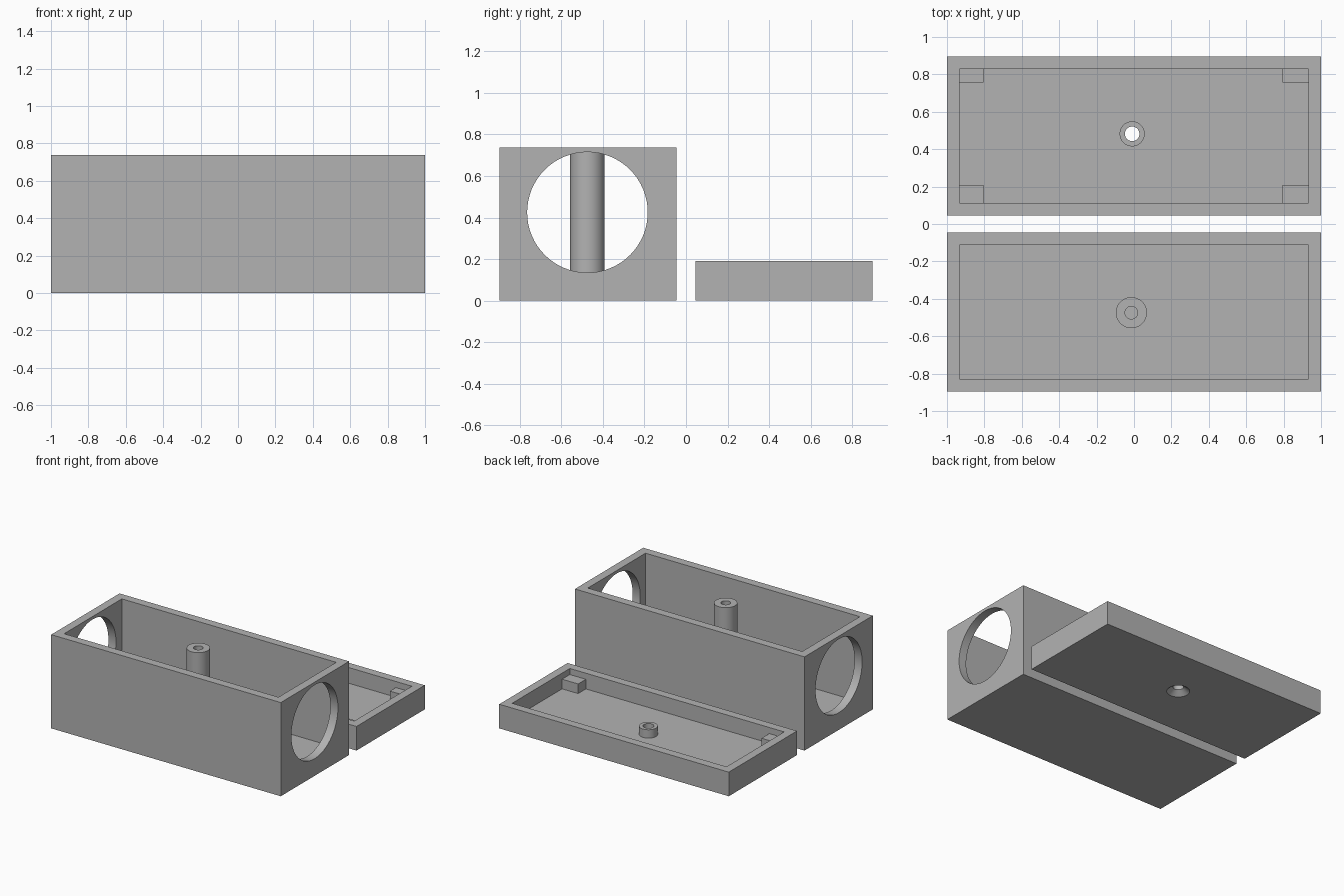
import bpy, bmesh, math
from mathutils import Matrix

default = bpy.data.objects.get("Cube")
if default:
    bpy.data.objects.remove(default, do_unlink=True)

grey = bpy.data.materials.new("light grey plastic")
grey.use_nodes = True
COLOUR = (0.45, 0.45, 0.45, 1)
grey.diffuse_color = COLOUR
grey.node_tree.nodes["Principled BSDF"].inputs["Base Color"].default_value = COLOUR

WALL = 0.066
NEAR, FAR = 0.046, 0.896
MID = (NEAR + FAR) / 2
SEGMENTS = 64


def finish(name, bm):
    bmesh.ops.recalc_face_normals(bm, faces=bm.faces)
    mesh = bpy.data.meshes.new(name)
    bm.to_mesh(mesh)
    bm.free()
    mesh.materials.append(grey)
    obj = bpy.data.objects.new(name, mesh)
    bpy.context.collection.objects.link(obj)
    return obj


def block_mesh(x0, x1, y0, y1, z0, z1):
    bm = bmesh.new()
    bmesh.ops.create_cube(bm, size=1)
    bmesh.ops.scale(bm, vec=(x1 - x0, y1 - y0, z1 - z0), verts=bm.verts)
    bmesh.ops.translate(bm, vec=((x0 + x1) / 2, (y0 + y1) / 2, (z0 + z1) / 2), verts=bm.verts)
    return bm


def tray(name, y0, y1, height):
    """Open-topped box: inset the top face and push it down to the floor."""
    bm = block_mesh(-1, 1, y0, y1, 0, height)
    top = max(bm.faces, key=lambda f: f.calc_center_median().z)
    bmesh.ops.inset_region(bm, faces=[top], thickness=WALL, use_even_offset=True)
    floor = bmesh.ops.extrude_face_region(bm, geom=[top])["geom"]
    bmesh.ops.translate(bm, vec=(0, 0, WALL - height),
                        verts=[v for v in floor if isinstance(v, bmesh.types.BMVert)])
    if top.is_valid:
        bmesh.ops.delete(bm, geom=[top], context="FACES_ONLY")
    return finish(name, bm)


def lathe(name, profile, x, y, closed=False):
    """Revolve (radius, z) points about a vertical axis."""
    bm = bmesh.new()
    points = [bm.verts.new((r, 0, z)) for r, z in profile]
    edges = [bm.edges.new(pair) for pair in zip(points, points[1:])]
    if closed:
        edges.append(bm.edges.new((points[-1], points[0])))
    bmesh.ops.spin(bm, geom=points + edges, axis=(0, 0, 1), cent=(0, 0, 0),
                   angle=math.tau, steps=SEGMENTS)
    bmesh.ops.remove_doubles(bm, verts=bm.verts, dist=0.0001)
    bmesh.ops.translate(bm, vec=(x, y, 0), verts=bm.verts)
    return finish(name, bm)


def cut(target, cutter):
    mod = target.modifiers.new("cut", "BOOLEAN")
    mod.operation = "DIFFERENCE"
    mod.solver = "EXACT"
    mod.object = cutter
    bpy.context.view_layer.objects.active = target
    bpy.ops.object.modifier_apply(modifier=mod.name)
    bpy.data.objects.remove(cutter, do_unlink=True)


def smooth(obj):
    bpy.ops.object.select_all(action="DESELECT")
    obj.select_set(True)
    bpy.context.view_layer.objects.active = obj
    bpy.ops.object.shade_smooth_by_angle(angle=math.radians(30))


# Deep case with a round opening through both ends
case = tray("case_body", -FAR, -NEAR, 0.738)
bm = bmesh.new()
bmesh.ops.create_cone(bm, cap_ends=True, segments=SEGMENTS, radius1=0.29, radius2=0.29, depth=3,
                      matrix=Matrix.Translation((0, -MID - 0.003, 0.425))
                      @ Matrix.Rotation(math.pi / 2, 4, "Y"))
cut(case, finish("opening_cutter", bm))
smooth(case)

# Screw post with a blind hole
smooth(lathe("case_post", [(0.083, WALL - 0.002), (0.083, 0.737), (0.034, 0.737),
                           (0.034, 0.2), (0, 0.2)], -0.014, -MID - 0.003))

# Shallow lid with a countersunk screw hole
LID_X, LID_Y = -0.01, MID + 0.011
lid = tray("lid_body", NEAR, FAR, 0.19)
cut(lid, lathe("countersink_cutter", [(0, -0.02), (0.083, -0.02), (0.083, 0), (0.039, 0.035),
                                      (0.039, 0.2), (0, 0.2)], LID_X, LID_Y))
smooth(lid)

# Hollow screw sleeve on the lid
smooth(lathe("lid_sleeve", [(0.067, WALL - 0.002), (0.067, 0.132), (0.039, 0.132),
                            (0.039, WALL - 0.002)], LID_X, LID_Y, closed=True))

# Locating blocks in the lid corners
for side, width in (("right", 0.145), ("left", 0.135)):
    outer = 1 - WALL + 0.002
    inner = 1 - WALL - width + 0.005
    x0, x1 = (inner, outer) if side == "right" else (-outer, -inner)
    for end, y0, y1 in (("back", 0.757, FAR - WALL + 0.002), ("front", NEAR + WALL - 0.002, 0.208)):
        finish(f"{end}_{side}_block", block_mesh(x0, x1, y0, y1, WALL - 0.002, 0.142))
